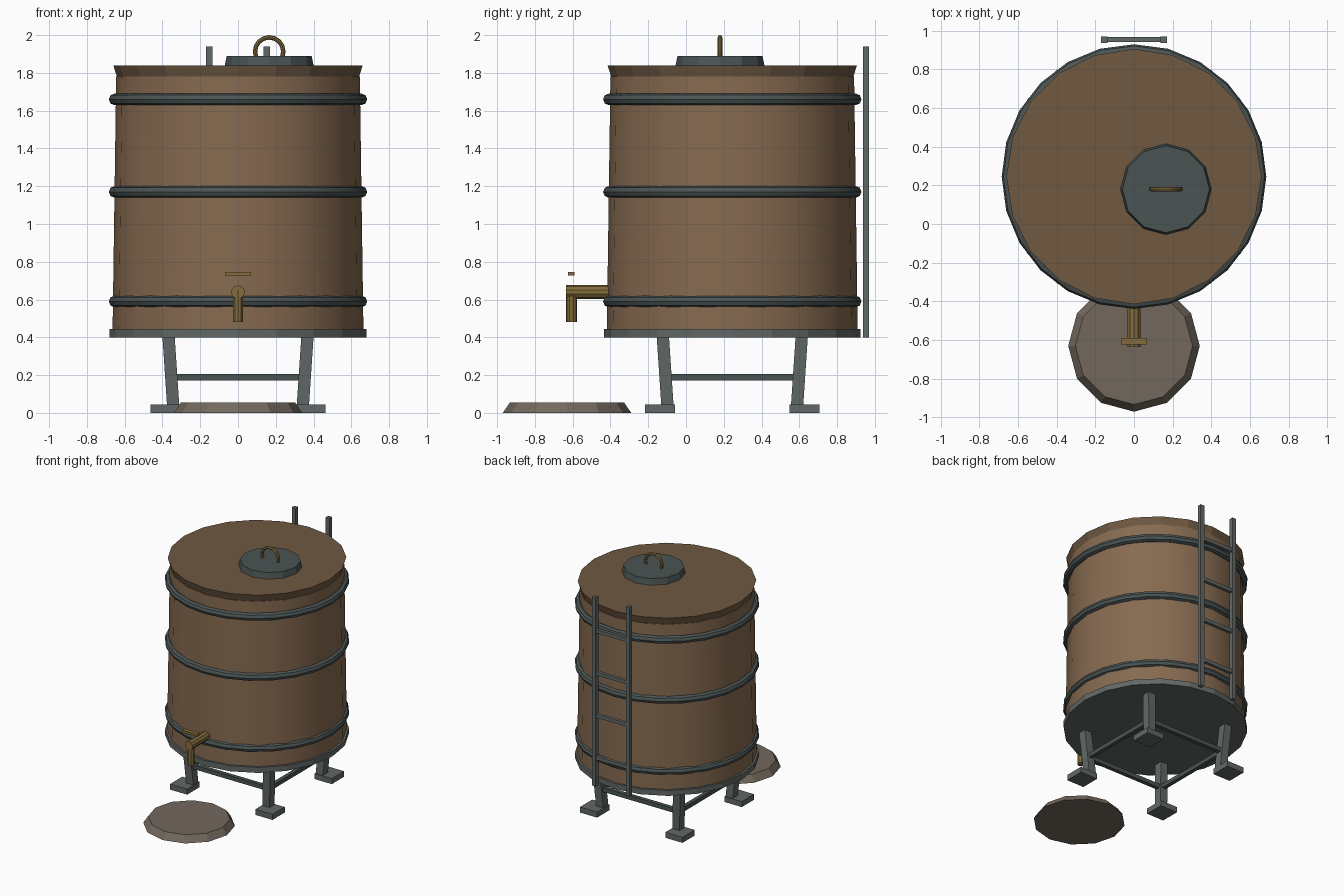
import bpy, bmesh, math
from mathutils import Vector

if "Cube" in bpy.data.objects:
    bpy.data.objects.remove(bpy.data.objects["Cube"])

CY = 0.245  # barrel axis in y


def material(name, rgb):
    m = bpy.data.materials.new(name)
    m.diffuse_color = (*rgb, 1)
    m.use_nodes = True
    m.node_tree.nodes["Principled BSDF"].inputs["Base Color"].default_value = m.diffuse_color
    return m


wood = material("wood", (0.24, 0.145, 0.08))
dark_wood = material("dark_wood", (0.16, 0.10, 0.055))
iron = material("iron", (0.07, 0.09, 0.088))
steel = material("steel", (0.12, 0.14, 0.135))
brass = material("brass", (0.23, 0.15, 0.045))
stone = material("stone", (0.17, 0.14, 0.11))


def finish(name, mat, smooth=False):
    ob = bpy.context.object
    ob.name = name
    ob.data.materials.append(mat)
    if smooth:
        bpy.ops.object.shade_smooth_by_angle(angle=math.radians(35))
    return ob


def drum(name, mat, x, y, z0, z1, r0, r1, sides, smooth=False):
    bpy.ops.mesh.primitive_cone_add(vertices=sides, radius1=r0, radius2=r1,
                                    depth=z1 - z0, location=(x, y, (z0 + z1) / 2))
    return finish(name, mat, smooth)


def ring(name, mat, loc, major, minor, segs, rot=(0, 0, 0)):
    bpy.ops.mesh.primitive_torus_add(location=loc, rotation=rot, major_radius=major,
                                     minor_radius=minor, major_segments=segs, minor_segments=8)
    return finish(name, mat, True)


def box(name, mat, loc, size):
    bpy.ops.mesh.primitive_cube_add(size=1, location=loc)
    ob = finish(name, mat)
    for v in ob.data.vertices:
        v.co *= Vector(size)
    return ob


def rod(name, mat, a, b, r, sides=8):
    a, b = Vector(a), Vector(b)
    d = b - a
    bpy.ops.mesh.primitive_cylinder_add(vertices=sides, radius=r, depth=d.length,
                                        location=(a + b) / 2,
                                        rotation=d.to_track_quat('Z', 'Y').to_euler())
    return finish(name, mat, True)


# Barrel, platform and flared lid
drum("platform", steel, 0, CY, 0.40, 0.445, 0.68, 0.68, 20)
drum("barrel", wood, 0, CY, 0.445, 1.78, 0.664, 0.645, 20, True)
drum("barrel_lid", dark_wood, 0, CY, 1.77, 1.84, 0.638, 0.66, 20)
for i, z in enumerate((0.59, 1.17, 1.66)):
    ring(f"hoop_{i + 1}", iron, (0, CY, z), 0.653, 0.031, 24)

# Hatch with ring handle
drum("hatch", iron, 0.165, 0.18, 1.84, 1.89, 0.235, 0.225, 12)
ring("hatch_handle", brass, (0.165, 0.18, 1.913), 0.075, 0.012, 16, (math.pi / 2, 0, 0))

# Legs leaning in at the foot, with pads
for sx in (-1, 1):
    for sy in (-1, 1):
        tag = ("front" if sy < 0 else "back") + ("_left" if sx < 0 else "_right")
        leg = box(f"{tag}_leg", steel, (sx * 0.355, CY + sy * 0.355, 0.215), (0.065, 0.065, 0.39))
        for v in leg.data.vertices:
            lean = 0.013 if v.co.z > 0 else -0.013
            v.co.x += sx * lean
            v.co.y += sy * lean
        box(f"{tag}_foot", steel, (sx * 0.385, CY + sy * 0.382, 0.0225), (0.155, 0.158, 0.045))

# Braces between the legs
for s, side in ((-1, "front"), (1, "back")):
    box(f"{side}_brace", iron, (0, CY + s * 0.352, 0.188), (0.70, 0.032, 0.034))
for s, side in ((-1, "left"), (1, "right")):
    box(f"{side}_brace", iron, (s * 0.352, CY, 0.188), (0.032, 0.70, 0.034))

# Tap with crossbar
rod("tap_pipe", brass, (0, -0.635, 0.64), (0, -0.38, 0.64), 0.036, 10)
rod("tap_spout", brass, (0, -0.607, 0.48), (0, -0.607, 0.65), 0.029, 10)
box("tap_handle", brass, (0, -0.607, 0.737), (0.135, 0.034, 0.02))

# Ladder on the back
for x, side in ((-0.153, "left"), (0.153, "right")):
    box(f"{side}_ladder_rail", steel, (x, 0.953, 1.17), (0.034, 0.034, 1.54))
for i in range(4):
    z = 0.63 + i * 0.345
    box(f"ladder_rung_{i + 1}", steel, (0, 0.953, z), (0.30, 0.026, 0.028))

# Drain stone under the tap
drum("drain_stone", stone, 0, -0.63, 0, 0.054, 0.34, 0.303, 12)
